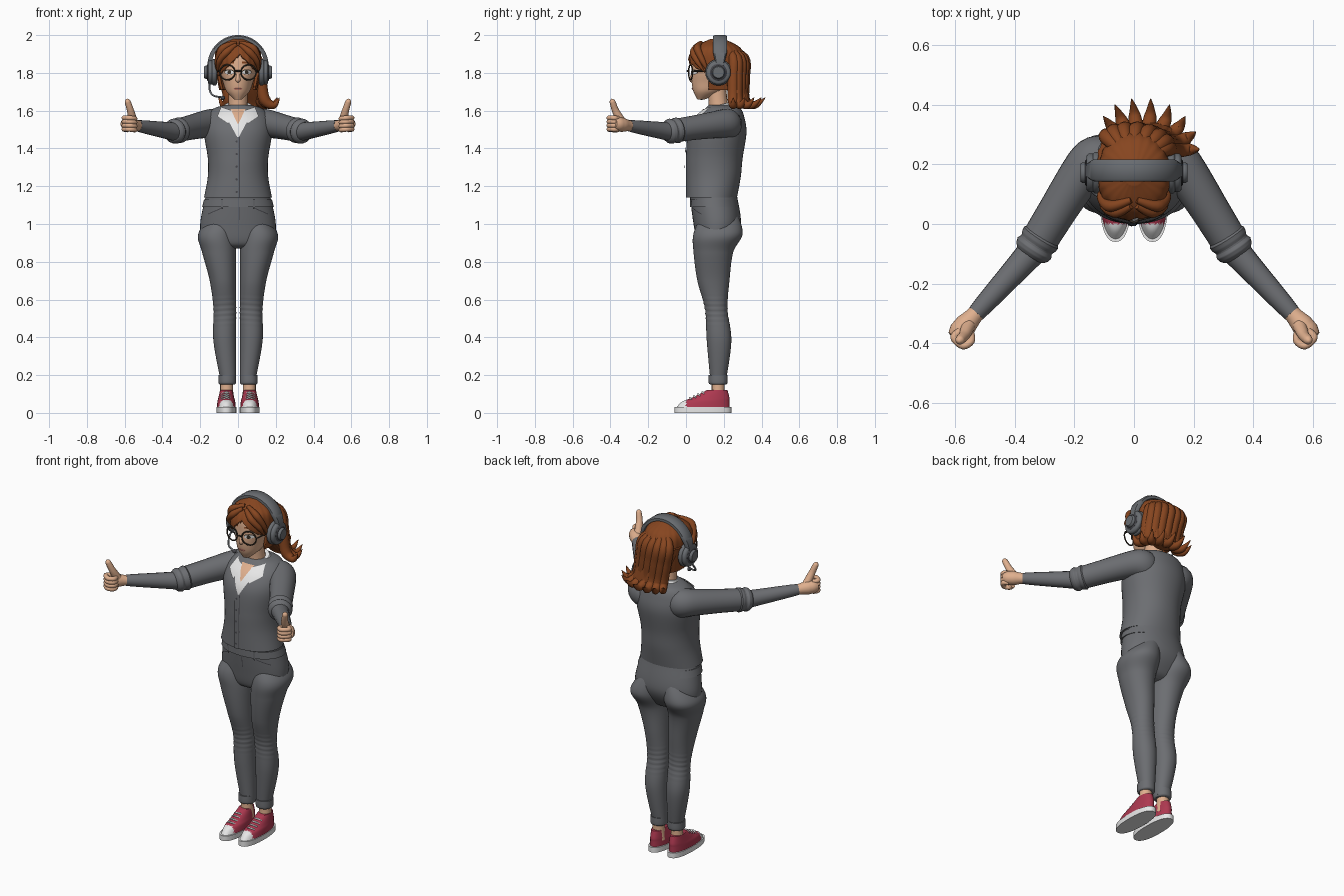
import bpy, bmesh
from math import sin, cos, pi, copysign
from mathutils import Vector
from mathutils.bvhtree import BVHTree

default_cube = bpy.data.objects.get("Cube")
if default_cube:
    bpy.data.objects.remove(default_cube, do_unlink=True)


def paint(name, red, green, blue):
    material = bpy.data.materials.new(name)
    material.use_nodes = True
    colour = (red, green, blue, 1)
    material.diffuse_color = colour
    material.node_tree.nodes["Principled BSDF"].inputs["Base Color"].default_value = colour
    return material


CLOTH = paint("cloth grey", .15, .155, .167)
METAL = paint("headset grey", .14, .15, .163)
SEAM = paint("seam grey", .06, .06, .07)
SKIN = paint("skin", .74, .43, .27)
HAIR = paint("auburn hair", .24, .06, .014)
RED = paint("shoe red", .42, .04, .08)
WHITE = paint("white", .8, .8, .8)
DARK = paint("dark brown", .04, .03, .02)
LIP = paint("lip", .55, .2, .15)


def smooth(rows, steps):
    """Catmull-Rom interpolation of table rows."""
    result = []
    last = len(rows) - 1
    for i in range(last):
        near = rows[max(i - 1, 0)], rows[i], rows[i + 1], rows[min(i + 2, last)]
        for k in range(steps):
            t = k / steps
            result.append([b + t / 2 * (c - a + t * (2*a - 5*b + 4*c - d + t * (3*(b - c) + d - a)))
                           for a, b, c, d in zip(*near)])
    return result + [list(rows[last])]


def build(name, material, verts, faces, mirror):
    bm = bmesh.new()
    made = [bm.verts.new(v) for v in verts]
    for face in faces:
        bm.faces.new([made[i] for i in face]).smooth = True
    bmesh.ops.recalc_face_normals(bm, faces=bm.faces)
    for edge in bm.edges:
        edge.smooth = edge.calc_face_angle(0) < .8
    mesh = bpy.data.meshes.new(name)
    bm.to_mesh(mesh)
    bm.free()
    mesh.materials.append(material)
    part = bpy.data.objects.new(name, mesh)
    bpy.context.scene.collection.objects.link(part)
    if mirror:
        part.modifiers.new("mirror", "MIRROR").use_mirror_merge = False
    return part


def loft(name, material, rings, mirror=False):
    n, count = len(rings[0]), len(rings)
    faces = [(r*n + k, r*n + (k+1) % n, (r+1)*n + (k+1) % n, (r+1)*n + k)
             for r in range(count - 1) for k in range(n)]
    faces += [range(n), range((count - 1) * n, count * n)]
    return build(name, material, [v for ring in rings for v in ring], faces, mirror)


def stack(name, material, rows, steps=8, sides=48, power=.95, centre=lambda z, half: 0,
          bump=lambda z, angle: 0, tilt=0, mirror=False):
    """Horizontal ovals; each row is height, half width, front y, back y."""
    rings = []
    for z, half, front, back in smooth(rows, steps):
        ring = []
        depth = (back - front) / 2
        for k in range(sides):
            angle = 2 * pi * k / sides
            swell = 1 + bump(z, angle)
            c, s = [copysign(abs(w) ** power, w) * swell for w in (cos(angle), sin(angle))]
            ring.append((centre(z, half) + half * c, front + depth + depth * s, z + tilt * depth * s))
        rings.append(ring)
    return loft(name, material, rings, mirror)


def tube(name, material, points, radii, steps=6, sides=16, mirror=False):
    """Round tube along a path, its radii spread evenly over the length."""
    path = [Vector(p) for p in smooth(points, steps)]
    last = len(path) - 1
    side, rings = None, []
    for i, p in enumerate(path):
        along = (path[min(i + 1, last)] - path[max(i - 1, 0)]).normalized()
        side = side - along * side.dot(along) if side else along.orthogonal()
        side.normalize()
        other = along.cross(side)
        place = i / last * (len(radii) - 1)
        low = min(int(place), len(radii) - 2)
        radius = radii[low] + (radii[low + 1] - radii[low]) * (place - low)
        angles = [2 * pi * k / sides for k in range(sides)]
        rings.append([p + (side * cos(a) + other * sin(a)) * max(radius, .001) for a in angles])
    return loft(name, material, rings, mirror)


def plate(name, material, target, shape, layer=1, mirror=False, n=12):
    """Thin sheet laid on the front of a target; shape maps (s, t) to (x, z)."""
    tree = BVHTree.FromPolygons([v.co for v in target.data.vertices],
                                [tuple(p.vertices) for p in target.data.polygons])
    verts = []
    for i in range(n + 1):
        for j in range(n + 1):
            x, z = shape(i / n, j / n)
            hit = tree.ray_cast(Vector((x, -1, z)), Vector((0, 1, 0)))[0]
            verts.append((x, (hit.y if hit else .1) - .003 * layer, z))
    m = n + 1
    faces = [(i*m + j, i*m + j + 1, i*m + m + j + 1, i*m + m + j) for i in range(n) for j in range(n)]
    return build(name, material, verts, faces, mirror)


def quad(*corners):
    a, b, c, d = map(Vector, corners)
    return lambda s, t: a.lerp(b, s).lerp(d.lerp(c, s), t)


def box(left, right, bottom, top):
    return quad((left, bottom), (right, bottom), (right, top), (left, top))


def oval(x, z, wide, high):
    return lambda s, t: (x + wide * max(s, .02) * cos(2*pi*t), z + high * max(s, .02) * sin(2*pi*t))


# Cardigan body and hips
torso = stack("cardigan_body", CLOTH, [
    (1.14, .18, 0, .27), (1.25, .16, 0, .29), (1.35, .16, 0, .3), (1.48, .18, .01, .32),
    (1.56, .17, .05, .31), (1.61, .13, .1, .29), (1.63, .07, .12, .25)])
hips = stack("trouser_hips", CLOTH, [
    (1.15, .17, .02, .27), (1, .2, .04, .29), (.9, .18, .06, .24), (.87, .1, .1, .2)])
stack("waistband", CLOTH, [(1.09, .19, .02, .28), (1.13, .18, .02, .27)])
plate("fly_seam", SEAM, hips, box(.004, .008, 1.02, 1.09))
plate("front_seam", SEAM, torso, box(.006, .01, 1.14, 1.46))
plate("placket", CLOTH, torso, box(-.02, .006, 1.14, 1.46), layer=2)
for i in range(5):
    plate("button", SEAM, torso, oval(-.007, 1.17 + i / 15, .006, .006), layer=3)
plate("pocket_seam", SEAM, hips, quad((.09, 1.08), (.16, 1.05), (.16, 1.055), (.09, 1.085)), mirror=True)
plate("belt_loop", CLOTH, hips, box(.08, .09, 1.08, 1.13), layer=3, mirror=True)

# Shirt, neck and collar
plate("shirt_front", WHITE, torso, quad((-.004, 1.46), (.004, 1.46), (.08, 1.6), (-.08, 1.6)))
plate("neck_opening", SKIN, torso, quad((-.002, 1.53), (.002, 1.53), (.04, 1.61), (-.04, 1.61)), layer=2)
plate("collar_flap", WHITE, torso, quad((.03, 1.6), (.09, 1.62), (.11, 1.57), (.05, 1.53)),
      layer=3, mirror=True)
tube("neck", SKIN, [(0, .18, 1.55), (0, .16, 1.74)], (.06, .05, .05))
stack("collar_band", WHITE, [(1.59, .1, .1, .26), (1.63, .07, .11, .24)], tilt=.25)

# Head and face
head = stack("head", SKIN, [
    (1.66, .02, .06, .1), (1.7, .06, .04, .19), (1.75, .08, .03, .26), (1.82, .1, .03, .28),
    (1.9, .09, .04, .28), (1.96, .05, .1, .24)])
tube("nose", SKIN, [(0, .05, 1.83), (0, .03, 1.77), (0, .04, 1.76)], (.008, .01, .014, .009))
plate("mouth", LIP, head, oval(0, 1.716, .024, .008))
plate("mouth_line", DARK, head, oval(0, 1.716, .02, .001), layer=2)
plate("eye_outline", DARK, head, oval(.046, 1.805, .027, .014), mirror=True)
plate("eye_white", WHITE, head, oval(.046, 1.803, .024, .011), layer=2, mirror=True)
plate("iris", DARK, head, oval(.046, 1.803, .01, .01), layer=3, mirror=True)
plate("eyebrow", HAIR, head, quad((.02, 1.85), (.07, 1.85), (.07, 1.86), (.02, 1.86)), mirror=True)

# Round glasses
turn = [2 * pi * k / 32 for k in range(33)]
tube("glasses_rim", DARK, [(.056 + .04 * cos(a), .024 + .01 * cos(a), 1.803 + .04 * sin(a)) for a in turn],
     (.004, .004), steps=1, sides=8, mirror=True)
tube("glasses_temple", DARK, [(.1, .04, 1.81), (.11, .16, 1.81)], (.004, .004), mirror=True)
tube("glasses_bridge", DARK, [(-.02, .015, 1.81), (0, .006, 1.81), (.02, .015, 1.81)], (.004, .004))

# Hair cap with a clean cut round the face
cap = stack("hair_cap", HAIR, [
    (1.71, .1, .06, .3), (1.84, .12, .01, .32), (1.93, .11, .04, .29), (1.98, .03, .13, .2)],
    steps=12, sides=96, bump=lambda z, angle: .012 * sin(22 * angle + 14 * z))
bm = bmesh.new()
bm.from_mesh(cap.data)
hairline = Vector((.01, .12, 1.9))
for normal in ((1, 0, 1), (-1, 0, 1), (0, 1, 0)):
    everything = bm.verts[:] + bm.edges[:] + bm.faces[:]
    bmesh.ops.bisect_plane(bm, geom=everything, plane_co=hairline, plane_no=normal)
open_faces = []
for face in bm.faces:
    offset = face.calc_center_median() - hairline
    if len(face.verts) > 9 and offset.z < 0 or offset.y < 0 and offset.z < -abs(offset.x):
        open_faces.append(face)
bmesh.ops.delete(bm, geom=open_faces, context="FACES")
bm.to_mesh(cap.data)
bm.free()
cap.modifiers.new("thickness", "SOLIDIFY").thickness = .014

# Swept fringe, hanging hair and flicked tips
tube("fringe_lock", HAIR, [(.01, .06, 1.95), (.06, .04, 1.91), (.1, .06, 1.86), (.11, .1, 1.8)],
     (.01, .02, .015, 0), mirror=True)
tube("side_lock", HAIR, [(.01, .08, 1.96), (.08, .06, 1.93), (.11, .09, 1.86), (.11, .12, 1.8)],
     (.01, .02, .015, 0), mirror=True)
stack("hanging_hair", HAIR, [
    (1.86, .11, .12, .32), (1.72, .1, .21, .33), (1.64, .08, .27, .34), (1.62, .05, .28, .33)],
    sides=96, centre=lambda z, half: (1.82 - z) * .3, bump=lambda z, angle: .02 * sin(20 * angle + 10 * z))
for i in range(8):
    angle = pi * i / 9
    path = [(0, .2, 1.95)]
    for shift, spread, z in ((0, .1, 1.88), (.02, .1, 1.77), (.04, .1, 1.66), (.05, .14, 1.63), (.05, .17, 1.67)):
        sweep = spread * cos(angle * 1.1)
        path.append((shift + sweep, .25 + 6 * spread ** 2 * sin(angle), z))
    tube("hair_lock", HAIR, path, (.01, .025, .03, .03, .02, 0))

# Headset
rings = []
for k in range(41):
    angle = pi * k / 40
    outward = Vector((cos(angle), 0, sin(angle)))
    middle = Vector((.15 * cos(angle), .18, 1.835 + .153 * sin(angle)))
    half = .02 + .017 * min(1, 2 * sin(angle))
    rings.append([middle + outward * thick + Vector((0, half * wide, 0)) for thick, wide in (
        (.012, .8), (.012, -.8), (.005, -1), (-.01, -1), (-.01, 1), (.005, 1))])
loft("headband", METAL, rings)
for name, material, inner, outer, radius in (
        ("ear_cushion", METAL, .11, .14, .07), ("ear_cup", METAL, .13, .16, .065),
        ("ear_cup_ring", SEAM, .15, .165, .045), ("ear_cup_cap", METAL, .15, .18, .035)):
    tube(name, material, [(inner, .172, 1.803), (outer, .172, 1.803)],
         (radius * .85, radius, radius, radius * .85), steps=9, sides=36, mirror=True)
tube("microphone_boom", METAL, [(-.15, .16, 1.75), (-.15, .13, 1.71), (-.13, .1, 1.68), (-.08, .08, 1.67)],
     (.005, .005))
tube("microphone", SEAM, [(-.09, .085, 1.67), (-.07, .08, 1.665)], (.005, .011, .011, .005))

# Sleeve and forearm
shoulder, elbow, wrist = Vector((.16, .19, 1.53)), Vector((.34, -.09, 1.49)), Vector((.53, -.3, 1.52))
tube("upper_sleeve", CLOTH, [(.1, .2, 1.52), shoulder, elbow], (.07, .085, .075, .065, .06),
     steps=10, sides=24, mirror=True)
cuff = [shoulder.lerp(elbow, .8 + i / 20) for i in range(6)]
tube("rolled_cuff", CLOTH, cuff, (.055, .068, .066, .06, .067, .063, .05), sides=24, mirror=True)
tube("forearm_sleeve", CLOTH, [shoulder.lerp(elbow, .9), elbow, wrist], (.05, .05, .05, .04, .03), mirror=True)

# Thumbs-up hand
outward = (wrist - elbow).normalized()
inward = outward.cross(Vector((0, 0, 1)))


def hand(reach, across, lift):
    return wrist + outward * reach + inward * across + Vector((0, 0, lift))


tube("palm", SKIN, [hand(-.02, 0, 0), hand(.05, 0, 0), hand(.11, 0, 0)], (.027, .03, .038, .037, .025), mirror=True)
for i in range(4):
    lift = .03 - i / 50
    curl = [hand(reach, across, lift) for reach, across in ((.08, 0), (.11, 0), (.11, .04), (.08, .05), (.06, .03))]
    tube("curled_finger", SKIN, curl, (.013, .013, .012), mirror=True)
tube("thumb", SKIN, [hand(.05, .01, .02), hand(.08, .02, .07), hand(.1, .02, .11), hand(.11, .02, .13)],
     (.024, .021, .018, .017, .015, .004), mirror=True)

# Trouser leg and ankle
stack("trouser_leg", CLOTH, [
    (1.06, .06, .09, .27), (.95, .1, .04, .3), (.85, .09, .04, .25), (.7, .07, .06, .23),
    (.55, .06, .1, .22), (.38, .06, .11, .24), (.16, .04, .13, .21)], steps=20, mirror=True,
    centre=lambda z, half: half + .01,
    bump=lambda z, angle: .03 * sin(z * 230 + cos(angle)) * max(0, 1 - abs(z - .54) * 11))
stack("trouser_cuff", CLOTH, [(.15, .04, .13, .21), (.16, .046, .12, .22), (.2, .046, .12, .22)],
      centre=lambda z, half: .057, mirror=True)
tube("ankle", SKIN, [(.06, .17, .06), (.06, .17, .18)], (.04, .034, .034), mirror=True)

# Canvas shoe
stack("shoe_sole", WHITE, [(0, .053, -.06, .24), (.03, .053, -.06, .24)], power=.85,
      centre=lambda z, half: .062, mirror=True)
shoe = stack("shoe_upper", RED, [
    (.03, .05, -.05, .23), (.06, .047, -.02, .23), (.08, .042, .03, .23), (.12, .033, .11, .22)],
    centre=lambda z, half: .062, mirror=True)
shoe.data.materials.append(WHITE)
for face in shoe.data.polygons:
    face.material_index = int(face.center.y < 0)
for i in range(4):
    y, z = .02 + i / 45, .08 + i / 100
    tube("shoe_lace", WHITE, [(.04, y + .01, z - .01), (.06, y, z), (.09, y + .01, z - .01)],
         (.004, .005, .004), mirror=True)
